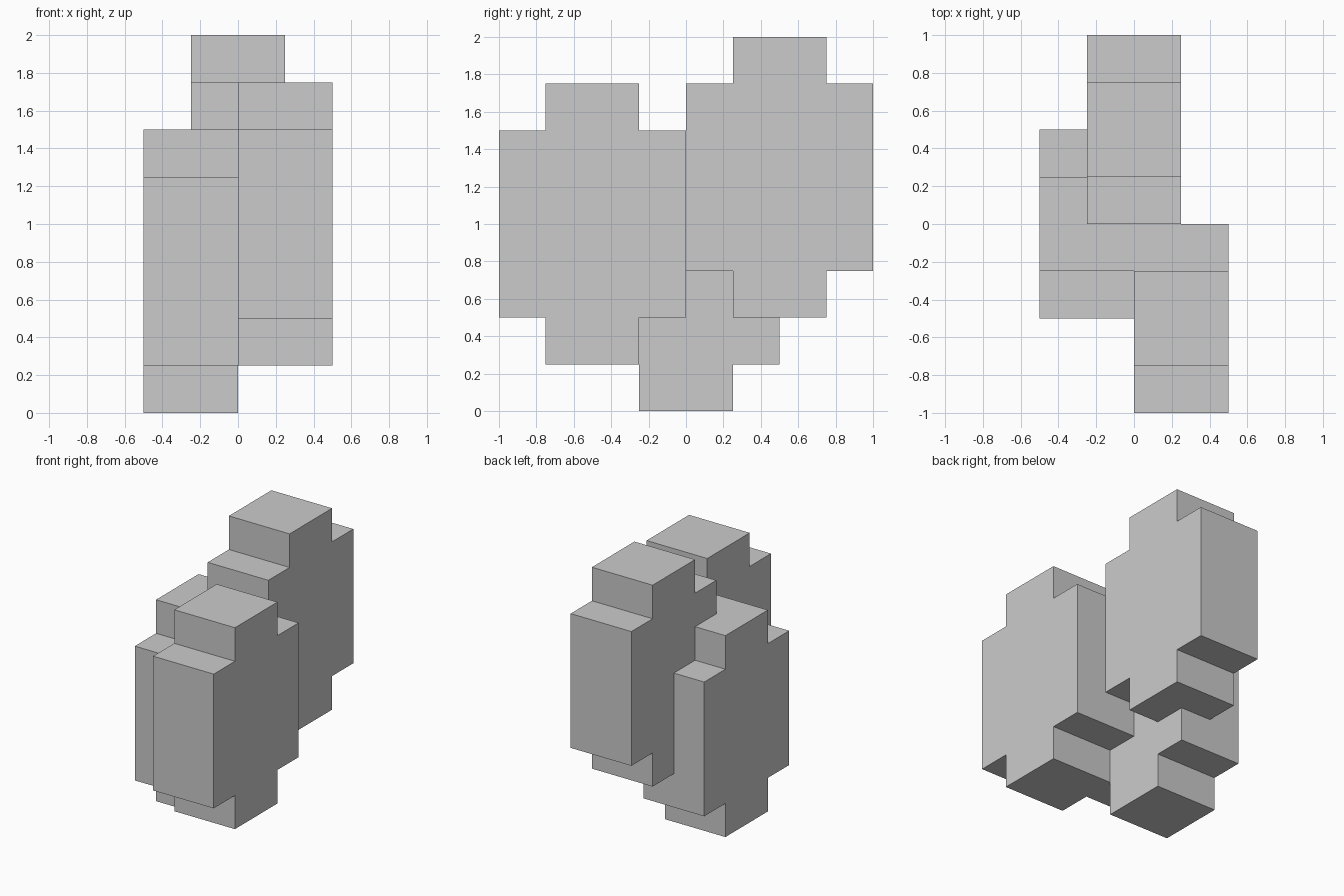
import bpy
import bmesh

if "Cube" in bpy.data.objects:
    bpy.data.objects.remove(bpy.data.objects["Cube"])

# Stepped outline in the y-z plane, relative to the block centre
QUARTER = [(0.5, 0.5), (0.25, 0.5), (0.25, 0.75)]
PROFILE = (QUARTER
           + [(-y, z) for y, z in reversed(QUARTER)]
           + [(-y, -z) for y, z in QUARTER]
           + [(y, -z) for y, z in reversed(QUARTER)])
WIDTH = 0.5


def stepped_block(name, centre):
    """Extrude the stepped outline along x into a solid block."""
    bm = bmesh.new()
    face = bm.faces.new([bm.verts.new((-WIDTH / 2, y, z)) for y, z in PROFILE])
    extruded = bmesh.ops.extrude_face_region(bm, geom=[face], use_keep_orig=True)
    moved = [v for v in extruded["geom"] if isinstance(v, bmesh.types.BMVert)]
    bmesh.ops.translate(bm, verts=moved, vec=(WIDTH, 0, 0))
    bmesh.ops.recalc_face_normals(bm, faces=bm.faces)
    mesh = bpy.data.meshes.new(name)
    bm.to_mesh(mesh)
    bm.free()
    block = bpy.data.objects.new(name, mesh)
    block.location = centre
    bpy.context.collection.objects.link(block)
    return block


# Three identical blocks, staggered in depth and height
stepped_block("front_block", (0.25, -0.5, 1.0))
stepped_block("middle_block", (-0.25, 0.0, 0.75))
stepped_block("back_block", (0.0, 0.5, 1.25))
